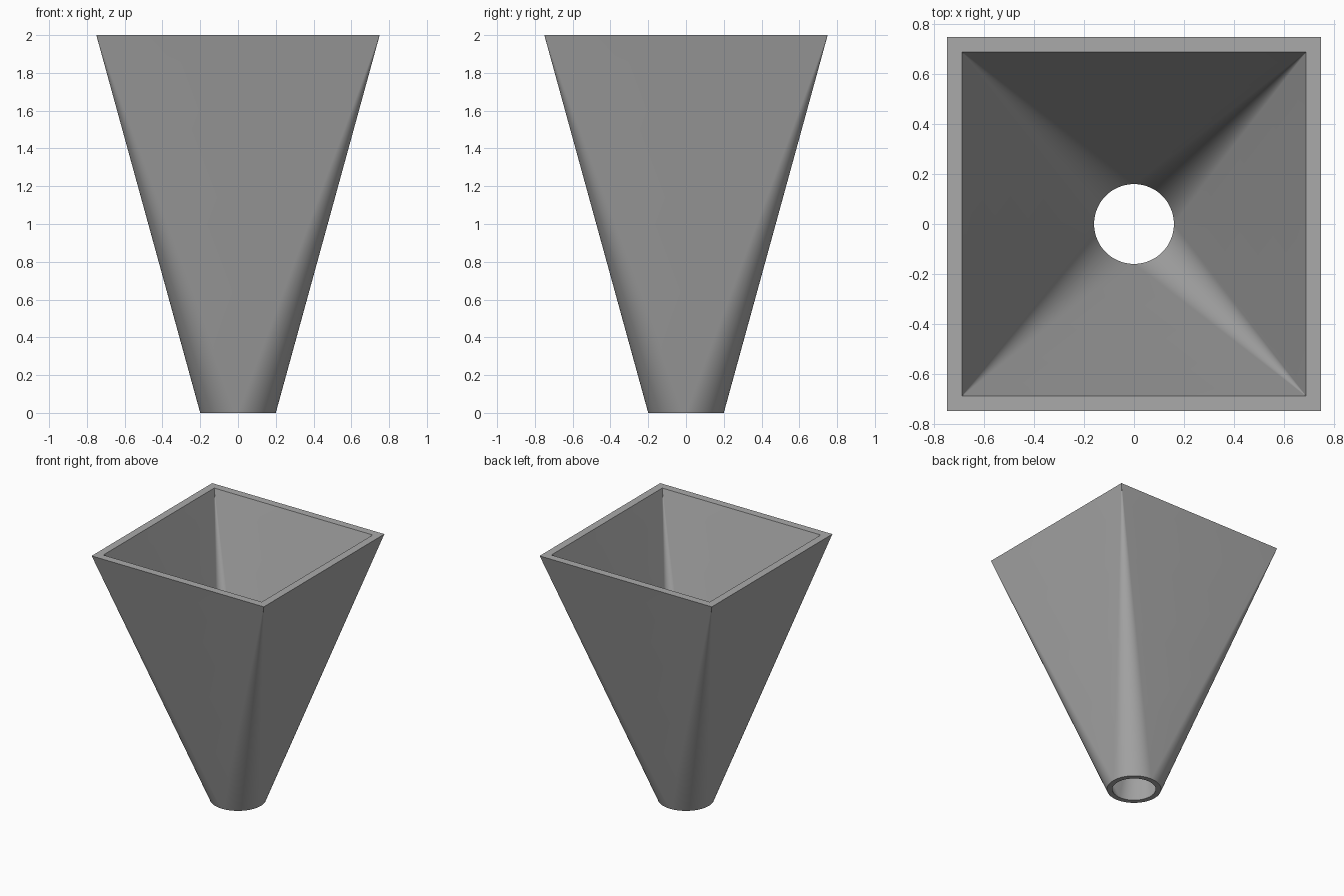
import bpy
import bmesh
from math import cos, sin, pi

cube = bpy.data.objects.get("Cube")
if cube:
    bpy.data.objects.remove(cube, do_unlink=True)

HEIGHT = 2.0
ARC = 20                       # segments per quarter turn
LEVELS = [0, 0.25, 0.5, 0.75, 0.93, 1]

grey = bpy.data.materials.new("plain grey")
grey.use_nodes = True
colour = (0.4, 0.4, 0.4, 1)
grey.diffuse_color = colour
grey.node_tree.nodes["Principled BSDF"].inputs["Base Color"].default_value = colour


def ring(bm, radius, half, t):
    """Rounded square: a circle at t = 0, a sharp square at t = 1."""
    r = radius * (1 - t) + 0.001 * t
    c = radius * (1 - t) + half * t - r
    verts = []
    for k in range(4):
        sx, sy = ((1, 1), (-1, 1), (-1, -1), (1, -1))[k]
        for i in range(ARC + 1):
            a = (k + i / ARC) * pi / 2
            verts.append(bm.verts.new((sx * c + r * cos(a), sy * c + r * sin(a), HEIGHT * t)))
    return verts


# Outer wall upward, inner wall back down, closed by the two rims
bm = bmesh.new()
rings = [ring(bm, 0.2, 0.75, t) for t in LEVELS]
rings += [ring(bm, 0.16, 0.69, t) for t in reversed(LEVELS)]
for j, low in enumerate(rings):
    high = rings[(j + 1) % len(rings)]
    for i in range(len(low)):
        n = (i + 1) % len(low)
        bm.faces.new((low[i], low[n], high[n], high[i]))

# Join the doubled points where the arcs meet on the round end
bmesh.ops.remove_doubles(bm, verts=bm.verts[:], dist=0.00001)
bmesh.ops.recalc_face_normals(bm, faces=bm.faces[:])

mesh = bpy.data.meshes.new("square_to_round_funnel")
bm.to_mesh(mesh)
bm.free()
mesh.materials.append(grey)
funnel = bpy.data.objects.new("square_to_round_funnel", mesh)
bpy.context.collection.objects.link(funnel)

# Smooth walls with crisp rims
bpy.ops.object.select_all(action="DESELECT")
funnel.select_set(True)
bpy.context.view_layer.objects.active = funnel
bpy.ops.object.shade_smooth_by_angle(angle=pi / 6)
